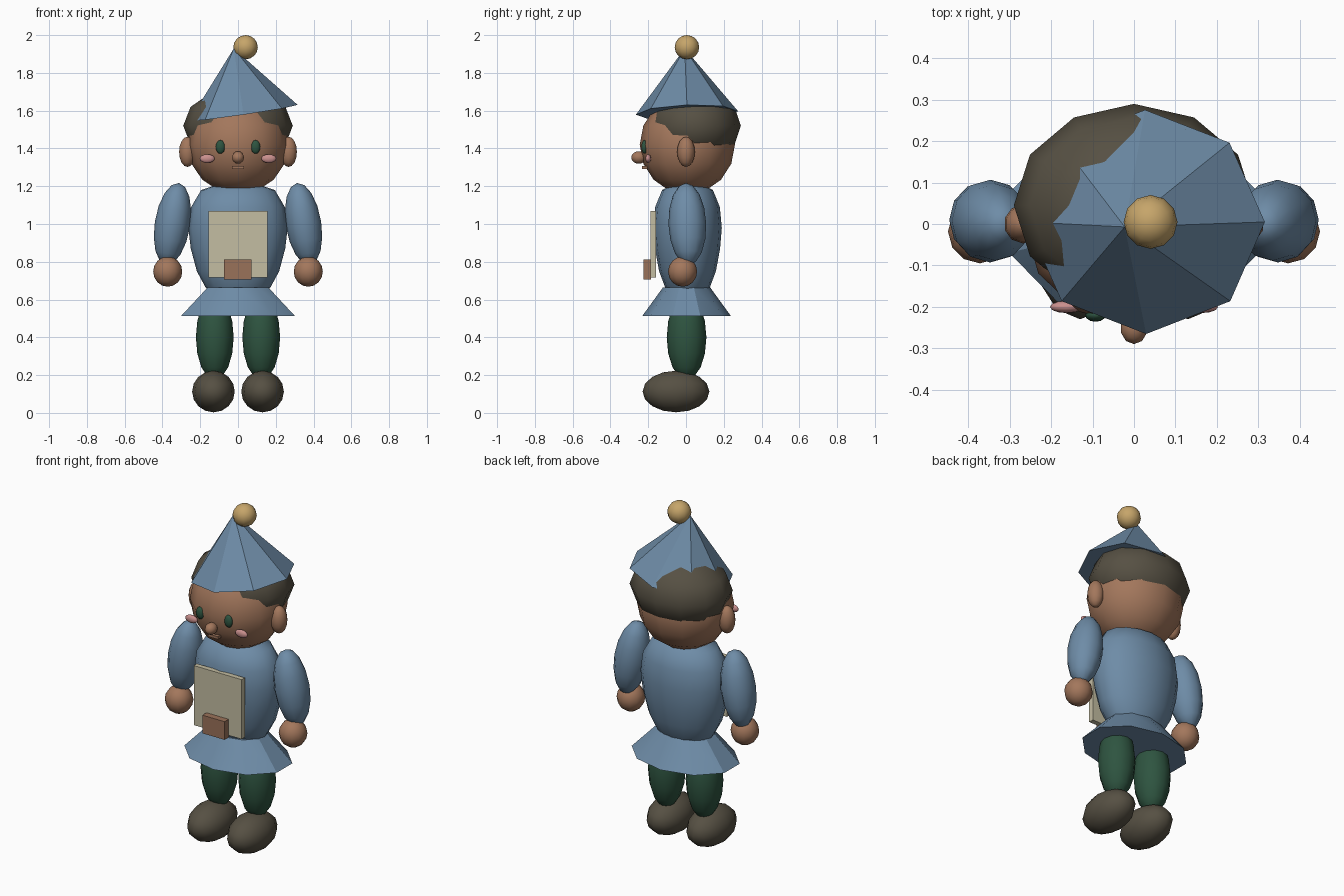
import bpy, bmesh, math
from mathutils import Matrix, Euler, Vector

if "Cube" in bpy.data.objects:
    bpy.data.objects.remove(bpy.data.objects["Cube"])


def srgb(*c):
    return [((v / 255 + 0.055) / 1.055) ** 2.4 for v in c] + [1.0]


def material(name, *c):
    m = bpy.data.materials.new(name)
    m.diffuse_color = srgb(*c)
    m.use_nodes = True
    m.node_tree.nodes["Principled BSDF"].inputs["Base Color"].default_value = m.diffuse_color
    return m


BLUE = material("dusty_blue", 110, 140, 167)
SKIN = material("warm_skin", 163, 119, 92)
DARK = material("dark_brown", 86, 80, 67)
GREEN = material("deep_green", 46, 84, 64)
CREAM = material("cream", 196, 189, 162)
BROWN = material("leather_brown", 154, 114, 90)
GOLD = material("gold", 198, 165, 106)
PINK = material("blush_pink", 202, 144, 142)


def finish(name, bm, mat, smooth_angle):
    bmesh.ops.recalc_face_normals(bm, faces=bm.faces)
    me = bpy.data.meshes.new(name)
    bm.to_mesh(me)
    bm.free()
    me.materials.append(mat)
    if smooth_angle:
        for p in me.polygons:
            p.use_smooth = True
        me.set_sharp_from_angle(angle=math.radians(smooth_angle))
    ob = bpy.data.objects.new(name, me)
    bpy.context.collection.objects.link(ob)
    return ob


def place(loc, size=(1, 1, 1), rot=(0, 0, 0)):
    e = Euler([math.radians(a) for a in rot])
    return Matrix.LocRotScale(Vector(loc), e, Vector(size))


def ball(name, mat, loc, size, rot=(0, 0, 0), seg=12, rings=8):
    bm = bmesh.new()
    bmesh.ops.create_uvsphere(bm, u_segments=seg, v_segments=rings, radius=1)
    bm.transform(place(loc, size, rot))
    return finish(name, bm, mat, 80)


def cone(name, mat, loc, size, r1, r2, depth, sides, rot=(0, 0, 0)):
    bm = bmesh.new()
    bmesh.ops.create_cone(bm, cap_ends=True, segments=sides,
                          radius1=r1, radius2=r2, depth=depth)
    bm.transform(place(loc, rot=rot) @ place((0, 0, depth / 2), size))
    return finish(name, bm, mat, 30)


def box(name, mat, lo, hi):
    lo, hi = Vector(lo), Vector(hi)
    bm = bmesh.new()
    bmesh.ops.create_cube(bm, size=1)
    bm.transform(place((lo + hi) / 2, hi - lo))
    return finish(name, bm, mat, 0)


def lathe(name, mat, profile, y_scale, y_centre, seg=16):
    bm = bmesh.new()
    rings = [[bm.verts.new((r * math.cos(math.tau * i / seg),
                            y_centre + y_scale * r * math.sin(math.tau * i / seg), z))
              for i in range(seg)] for r, z in profile]
    for a, b in zip(rings, rings[1:]):
        for i in range(seg):
            j = (i + 1) % seg
            bm.faces.new((a[i], a[j], b[j], b[i]))
    bm.faces.new(rings[0])
    bm.faces.new(rings[-1])
    return finish(name, bm, mat, 60)


# Paired parts: limbs, shoes, ears, eyes, cheeks
for side, s in (("left", -1), ("right", 1)):
    ball(side + "_shoe", DARK, (s * 0.13, -0.053, 0.113), (0.113, 0.177, 0.11))
    ball(side + "_leg", GREEN, (s * 0.123, 0.003, 0.40), (0.10, 0.105, 0.225))
    ball(side + "_arm", BLUE, (s * 0.347, 0.007, 1.0), (0.094, 0.1, 0.22), (2, -s * 9, 0))
    ball(side + "_hand", SKIN, (s * 0.372, -0.018, 0.748), (0.077, 0.077, 0.08))
    ball(side + "_ear", SKIN, (s * 0.268, 0, 1.382), (0.046, 0.047, 0.08), seg=10)
    ball(side + "_eye", GREEN, (s * 0.093, -0.22, 1.408), (0.025, 0.016, 0.036))
    ball(side + "_cheek", PINK, (s * 0.163, -0.2, 1.346), (0.04, 0.015, 0.023))

# Tunic body and flared skirt
lathe("tunic", BLUE, [(0.13, 0.62), (0.172, 0.665), (0.218, 0.75), (0.25, 0.87),
                      (0.263, 0.98), (0.248, 1.09), (0.195, 1.18), (0.09, 1.215)],
      0.69, 0.008)
cone("skirt", BLUE, (0, 0.003, 0.513), (1, 0.74, 1), 0.317, 0.17, 0.15, 10)

# Head and face
ball("head", SKIN, (0, 0.007, 1.42), (0.267, 0.252, 0.263))
ball("nose", SKIN, (0, -0.25, 1.352), (0.033, 0.04, 0.033), seg=10)
box("mouth", BROWN, (-0.033, -0.234, 1.29), (0.033, -0.205, 1.306))

# Hair, tilted hat and pompom
ball("hair", DARK, (0, 0.045, 1.52), (0.29, 0.245, 0.2), rings=6)
cone("hat", BLUE, (0.028, 0.005, 1.588), (1, 0.93, 1), 0.291, 0.0, 0.345, 8, (2, -8.4, 0))
ball("pompom", GOLD, (0.04, 0.005, 1.936), (0.065, 0.065, 0.064))

# Chest panel with pouch
box("chest_panel", CREAM, (-0.157, -0.188, 0.717), (0.155, -0.158, 1.068))
box("pouch", BROWN, (-0.074, -0.226, 0.705), (0.071, -0.186, 0.812))
